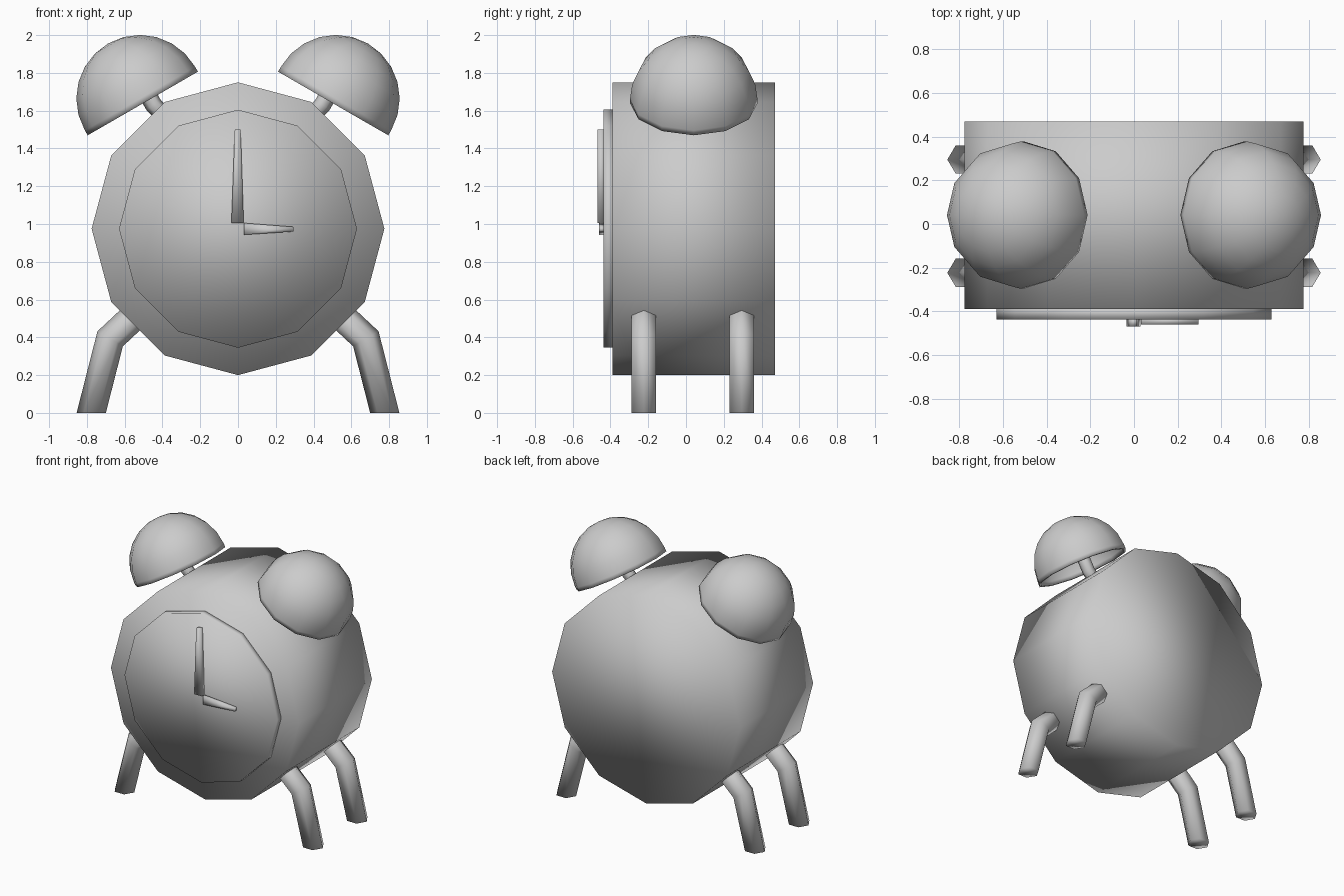
import bpy, bmesh
from math import sin, cos, tau, radians
from mathutils import Vector, Matrix

if "Cube" in bpy.data.objects:
    bpy.data.objects.remove(bpy.data.objects["Cube"])


def finish(name, bm, mirror=False, shell=0):
    bmesh.ops.recalc_face_normals(bm, faces=bm.faces)
    mesh = bpy.data.meshes.new(name)
    bm.to_mesh(mesh)
    bm.free()
    mesh.shade_smooth()
    ob = bpy.data.objects.new(name, mesh)
    bpy.context.collection.objects.link(ob)
    if shell:
        s = ob.modifiers.new("Shell", 'SOLIDIFY')
        s.thickness = shell
        s.offset = -1
    if mirror:
        ob.modifiers.new("Mirror", 'MIRROR')
    return ob


def skin(bm, rings):
    for a, b in zip(rings, rings[1:]):
        n = len(a)
        for i in range(n):
            bm.faces.new((a[i], a[(i + 1) % n], b[(i + 1) % n], b[i]))


def prism(name, outline, y0, y1):
    """Extrude an x-z outline along y."""
    bm = bmesh.new()
    rings = [[bm.verts.new((x, y, z)) for x, z in outline] for y in (y0, y1)]
    skin(bm, rings)
    for r in rings:
        bm.faces.new(r)
    return finish(name, bm)


def disc(r, zc, n=12):
    return [(r * sin(tau * i / n), zc + r * cos(tau * i / n)) for i in range(n)]


def tube(name, path, y, r, floor_cut=False):
    """Six-sided mitred tube along an x-z path, mirrored across x."""
    pts = [Vector((x, 0, z)) for x, z in path]
    bm = bmesh.new()
    rings = []
    for i, p in enumerate(pts):
        d1 = (p - pts[i - 1]).normalized() if i else (pts[1] - p).normalized()
        d2 = (pts[i + 1] - p).normalized() if i < len(pts) - 1 else d1
        t = (d1 + d2).normalized()
        side = Vector((t.z, 0, -t.x)) / t.dot(d1)
        if floor_cut and i == 0:
            side = Vector((1 / abs(d1.z), 0, 0))
        ring = []
        for k in range(6):
            a = tau * k / 6
            v = p + side * r * cos(a)
            ring.append(bm.verts.new((v.x, y + r * sin(a), v.z)))
        rings.append(ring)
    skin(bm, rings)
    bm.faces.new(rings[0])
    bm.faces.new(rings[-1])
    return finish(name, bm, mirror=True)


# Case and dial
prism("clock_case", disc(0.775, 0.975), -0.39, 0.47)
prism("clock_dial", disc(0.63, 0.975), -0.437, -0.38)

# Hands
prism("minute_hand", [(-0.035, 1.005), (0.03, 1.005), (0.014, 1.5), (-0.017, 1.5)], -0.468, -0.43)
prism("hour_hand", [(0.033, 0.943), (0.295, 0.96), (0.295, 0.985), (0.033, 1.005)], -0.46, -0.43)

# Legs
for label, y in (("front_legs", -0.223), ("back_legs", 0.295)):
    tube(label, [(-0.777, 0), (-0.677, 0.392), (-0.46, 0.595)], y, 0.075, floor_cut=True)

# Bell stems
tube("bell_stems", [(-0.35, 1.53), (-0.448, 1.632), (-0.63, 1.95)], 0.04, 0.046)

# Bells: hollow domes with a short straight rim, tilted outwards
R = 0.337
profile = [(R, -0.03)] + [(R * cos(radians(a)), R * sin(radians(a))) for a in range(0, 90, 15)]
bm = bmesh.new()
rings = [[bm.verts.new((r * cos(tau * i / 12), r * sin(tau * i / 12), h)) for i in range(12)]
         for r, h in profile]
skin(bm, rings)
apex = bm.verts.new((0, 0, R))
for i in range(12):
    bm.faces.new((rings[-1][i], rings[-1][(i + 1) % 12], apex))
bm.transform(Matrix.Translation((-0.519, 0.041, 1.664)) @ Matrix.Rotation(radians(-30), 4, 'Y'))
finish("bells", bm, mirror=True, shell=0.02)
